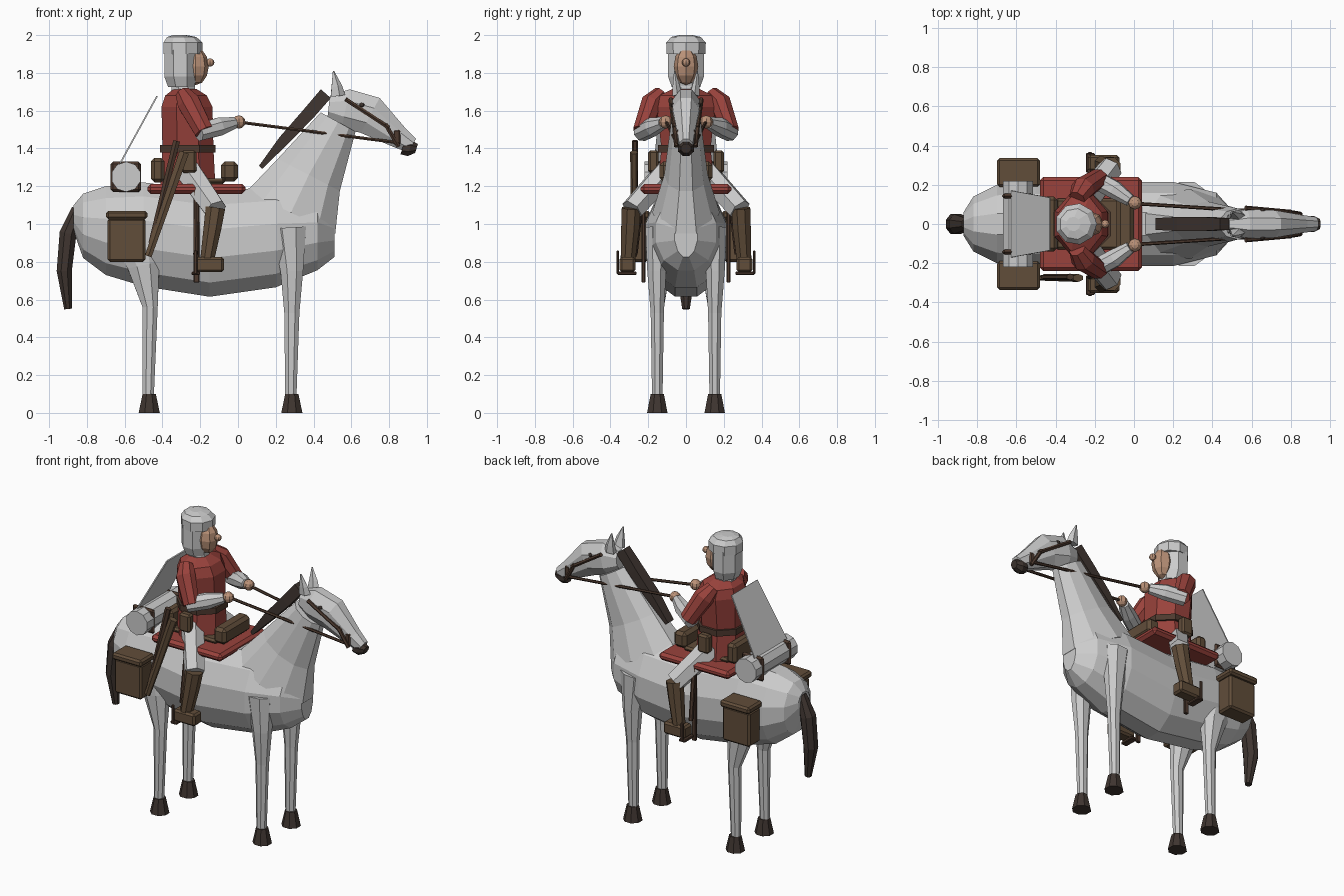
import bpy, bmesh
from math import cos, sin, pi
from mathutils import Vector, Matrix


def material(name, r, g, b):
    m = bpy.data.materials.new(name)
    m.diffuse_color = (r, g, b, 1)
    return m


BROWN = material("leather", 0.12, 0.075, 0.042)
STRAP = material("strap", 0.075, 0.042, 0.028)
DARK = material("dark_hair", 0.05, 0.036, 0.03)
RED = material("red_cloth", 0.32, 0.055, 0.045)
SKIN = material("skin", 0.5, 0.29, 0.19)


def finish(name, bm, mat=None, mirror=False, bevel=0):
    bmesh.ops.recalc_face_normals(bm, faces=bm.faces)
    me = bpy.data.meshes.new(name)
    bm.to_mesh(me)
    bm.free()
    ob = bpy.data.objects.new(name, me)
    bpy.context.collection.objects.link(ob)
    if mat:
        me.materials.append(mat)
    if bevel:
        mod = ob.modifiers.new("bevel", 'BEVEL')
        mod.width, mod.segments = bevel, 1
    if mirror:
        mod = ob.modifiers.new("mirror", 'MIRROR')
        mod.use_axis = (False, True, False)
        mod.use_mirror_merge = False
    return ob


def loft(name, secs, mat=None, n=8, mirror=False, axis=None):
    """Sections are (x, y, z, half depth, half width); rings follow the path."""
    bm = bmesh.new()
    pts = [Vector(s[:3]) for s in secs]
    rings = []
    for i, s in enumerate(secs):
        t = Vector(axis) if axis else pts[min(i + 1, len(pts) - 1)] - pts[max(i - 1, 0)]
        t.normalize()
        side = (Vector((0, 1, 0)) - t * t.y).normalized()
        up = t.cross(side)
        ring = []
        for k in range(n):
            a = 2 * pi * (k + 0.5) / n
            f = 1 / cos(pi / n)
            ring.append(bm.verts.new(pts[i] + up * (s[3] * f * cos(a)) + side * (s[4] * f * sin(a))))
        rings.append(ring)
    for r, q in zip(rings, rings[1:]):
        for k in range(n):
            bm.faces.new((r[k], r[(k + 1) % n], q[(k + 1) % n], q[k]))
    bm.faces.new(rings[0])
    bm.faces.new(rings[-1])
    return finish(name, bm, mat, mirror)


def rod(name, a, b, r, mat=STRAP, n=6, mirror=False):
    return loft(name, [(*a, r, r), (*b, r, r)], mat, n, mirror)


def box(name, x, y, z, mat=BROWN, mirror=False, bevel=0.012):
    bm = bmesh.new()
    bmesh.ops.create_cube(bm, size=1)
    lo, hi = Vector((x[0], y[0], z[0])), Vector((x[1], y[1], z[1]))
    for v in bm.verts:
        v.co = Vector(((lo[i] + hi[i]) / 2 + v.co[i] * (hi[i] - lo[i]) for i in range(3)))
    return finish(name, bm, mat, mirror, bevel)


def ball(name, c, size, mat=None, mirror=False, u=8, v=6):
    bm = bmesh.new()
    bmesh.ops.create_uvsphere(bm, u_segments=u, v_segments=v, radius=1,
                              matrix=Matrix.Translation(c) @ Matrix.Diagonal((*size, 1)))
    return finish(name, bm, mat, mirror)


# Horse body, neck and head
loft("horse_body", [(-.87, 0, 1.03, .07, .06), (-.82, 0, .99, .17, .14), (-.7, 0, .965, .235, .2),
                    (-.5, 0, .945, .275, .21), (-.15, 0, .895, .28, .215), (.2, 0, .93, .265, .215),
                    (.42, 0, .955, .2, .16), (.51, 0, .945, .12, .06)], n=12, axis=(1, 0, 0))
loft("horse_neck", [(.28, 0, 1.06, .26, .17), (.375, 0, 1.26, .185, .11),
                    (.53, 0, 1.54, .105, .075)], n=10)
loft("horse_head", [(.48, 0, 1.62, .06, .045), (.57, 0, 1.61, .105, .075), (.7, 0, 1.575, .105, .07),
                    (.85, 0, 1.46, .06, .045), (.92, 0, 1.415, .042, .036)])
loft("muzzle", [(.87, 0, 1.4, .032, .038), (.91, 0, 1.4, .042, .042), (.945, 0, 1.4, .025, .026)],
     DARK, axis=(1, 0, -.3))
loft("ear", [(.525, .045, 1.68, .034, .022), (.52, .052, 1.73, .025, .016), (.505, .06, 1.81, .003, .003)],
     n=5, mirror=True)
ball("eye", (.655, .07, 1.63), (.015, .01, .012), DARK, True)

# Mane and tail
loft("mane", [(.12, 0, 1.3, .012, .03), (.24, 0, 1.44, .028, .036), (.37, 0, 1.58, .034, .036),
              (.465, 0, 1.69, .035, .03)], DARK, n=4)
loft("tail", [(-.85, 0, 1.08, .03, .03), (-.9, 0, .95, .045, .05), (-.92, 0, .75, .04, .05),
              (-.9, 0, .55, .02, .02)], DARK)

# Horse legs and hooves
loft("front_leg", [(.27, .15, .98, .09, .065), (.285, .155, .75, .06, .05), (.285, .152, .53, .04, .035),
                   (.28, .152, .1, .03, .028)], mirror=True)
loft("hind_leg", [(-.55, .13, .95, .13, .07), (-.5, .14, .78, .085, .06), (-.465, .152, .56, .04, .035),
                  (-.475, .152, .1, .03, .028)], mirror=True)
for nm, x in (("front_hoof", .285), ("hind_hoof", -.47)):
    loft(nm, [(x, .152, 0, .056, .054), (x, .152, .1, .035, .035)], DARK, mirror=True)

# Bridle and reins
rod("rein", (.0, .105, 1.54), (.85, .05, 1.43), .008, mirror=True)
rod("cheek_strap", (.57, .081, 1.66), (.8, .06, 1.51), .011, mirror=True)
rod("bit_strap", (.78, .062, 1.53), (.85, .05, 1.41), .011, mirror=True)
box("nose_band", (.82, .86), (-.052, .052), (1.42, 1.5), STRAP, bevel=.008)

# Saddle blanket, saddle and girth
box("saddle_blanket", (-.48, .04), (-.24, .24), (1.16, 1.212), RED, bevel=.018)
box("saddle_seat", (-.4, -.07), (-.13, .13), (1.21, 1.24))
box("pommel_roll", (-.09, 0), (-.14, .14), (1.225, 1.33), bevel=.02)
box("cantle_pouch", (-.46, -.39), (-.14, .14), (1.22, 1.35), bevel=.018)
box("girth_strap", (-.235, -.205), (.215, .235), (.69, 1.18), STRAP, True, .004)

# Saddlebags and bedroll
box("saddlebag", (-.69, -.49), (.2, .32), (.8, 1.03), mirror=True)
box("saddlebag_lid", (-.698, -.48), (.19, .336), (1.025, 1.07), mirror=True)
bm = bmesh.new()
bmesh.ops.create_cone(bm, cap_ends=True, segments=10, radius1=.08, radius2=.08, depth=.44,
                      matrix=Matrix.Translation((-.592, 0, 1.25)) @ Matrix.Rotation(pi / 2, 4, 'X'))
finish("bedroll", bm)
box("bedroll_strap", (-.674, -.514), (.13, .155), (1.17, 1.33), STRAP, True)

# Leaning cloth sheet
bm = bmesh.new()
bm.faces.new([bm.verts.new(p) for p in ((-.62, -.17, 1.32), (-.62, .17, 1.32), (-.425, .135, 1.675),
                                        (-.425, -.135, 1.675))])
sheet = finish("cape_sheet", bm)
sheet.modifiers.new("thickness", 'SOLIDIFY').thickness = .008

# Rifle in its holster on the right side
loft("rifle_scabbard", [(-.475, -.275, .83, .018, .012), (-.285, -.275, 1.38, .026, .018)], BROWN, 6)
loft("rifle", [(-.46, -.27, .9, .014, .012), (-.325, -.27, 1.44, .018, .014)], STRAP, 6)

# Rider torso, belt and pouches
loft("rider_torso", [(-.265, 0, 1.21, .145, .15), (-.265, 0, 1.4, .135, .13), (-.27, 0, 1.62, .135, .155),
                     (-.275, 0, 1.68, .11, .14), (-.28, 0, 1.715, .06, .07)], RED, 8, axis=(0, 0, 1))
loft("belt", [(-.265, 0, 1.378, .147, .147), (-.265, 0, 1.418, .147, .147)], STRAP, 8)
box("hip_pouch", (-.3, -.22), (.145, .2), (1.27, 1.39), mirror=True)

# Rider head, hood, cap
loft("rider_neck", [(-.29, 0, 1.69, .065, .065), (-.29, 0, 1.74, .06, .06)])
loft("hair", [(-.3, 0, 1.725, .07, .075), (-.305, 0, 1.78, .085, .095), (-.305, 0, 1.92, .085, .095)],
     axis=(0, 0, 1))
ball("face", (-.225, 0, 1.835), (.07, .065, .1), SKIN)
ball("nose", (-.147, 0, 1.855), (.022, .022, .022), SKIN)
loft("cap", [(-.295, 0, 1.9, .1, .098), (-.295, 0, 1.96, .1, .1), (-.3, 0, 1.99, .075, .075),
             (-.31, 0, 2.0, .035, .035)], n=9, axis=(0, 0, 1))

# Rider arms and hands
loft("upper_arm", [(-.29, .13, 1.69, .04, .04), (-.26, .18, 1.64, .06, .055),
                   (-.18, .235, 1.49, .05, .045)], RED, mirror=True)
loft("forearm", [(-.21, .235, 1.485, .045, .045), (-.1, .175, 1.515, .048, .045),
                 (-.02, .12, 1.535, .03, .03)], mirror=True)
ball("hand", (.005, .108, 1.54), (.035, .035, .035), SKIN, True)

# Rider legs, boots and stirrups
loft("thigh", [(-.265, .1, 1.28, .065, .06), (-.12, .285, 1.075, .056, .055)], n=6, mirror=True)
loft("boot_shin", [(-.12, .29, 1.085, .052, .05), (-.135, .295, .98, .047, .048),
                   (-.165, .308, .8, .036, .038)], BROWN, mirror=True)
box("boot_foot", (-.235, -.075), (.268, .352), (.745, .825), mirror=True)
box("stirrup_base", (-.245, -.2), (.262, .362), (.73, .748), STRAP, True, .004)
box("stirrup_side", (-.235, -.215), (.355, .367), (.735, .86), STRAP, True, .004)
rod("stirrup_leather", (-.22, .23, 1.18), (-.225, .27, .84), .012, mirror=True)
